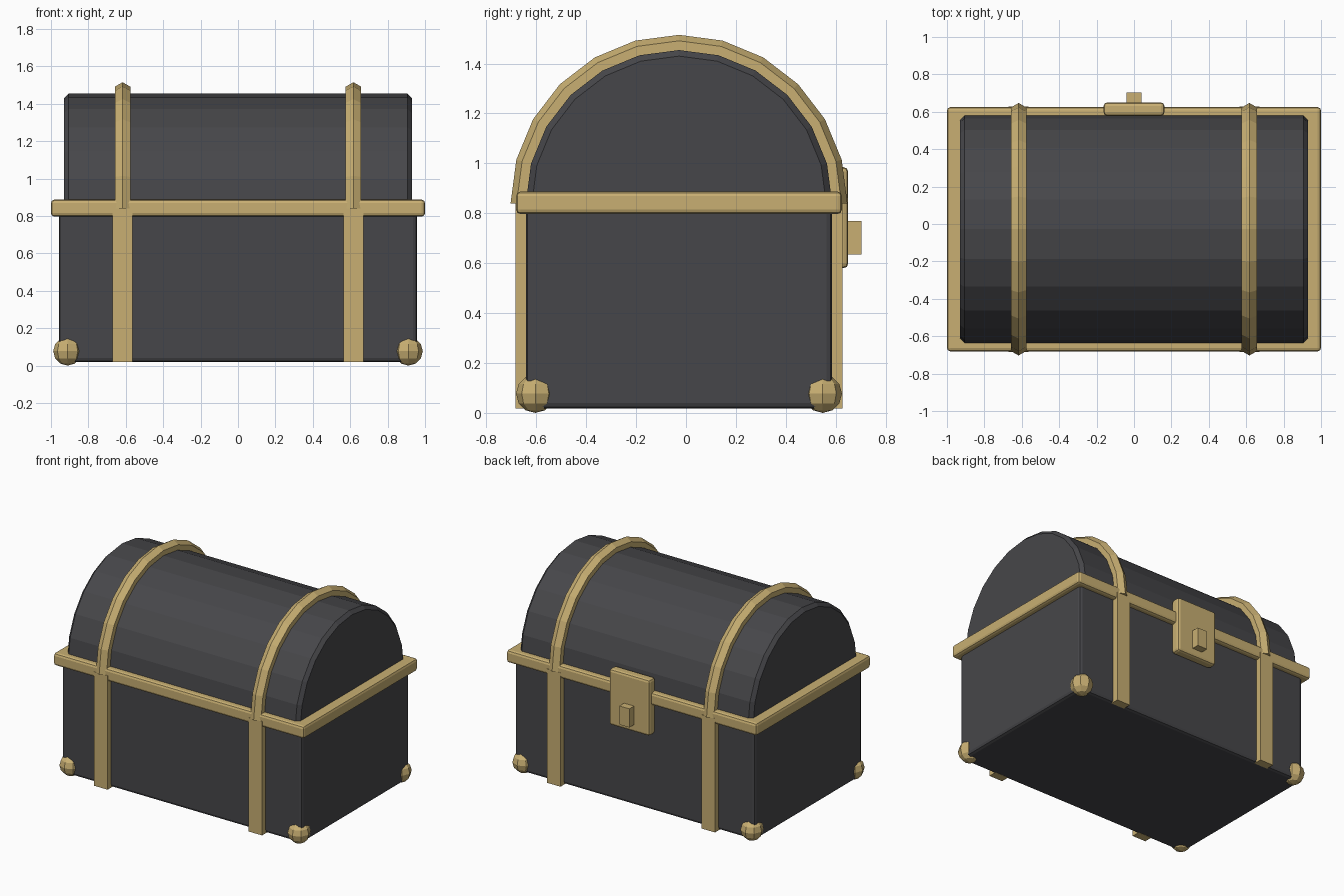
import bpy, bmesh, math
from mathutils import Vector, Matrix

if "Cube" in bpy.data.objects:
    bpy.data.objects.remove(bpy.data.objects["Cube"])

MID_Y = -0.028      # centre line of the chest, front to back
HINGE_Z = 0.84      # height where the lid meets the body
STRAP_X = 0.617
ARC_STEPS = 12


def material(name, rgb):
    mat = bpy.data.materials.new(name)
    mat.use_nodes = True
    mat.diffuse_color = (*rgb, 1)
    mat.node_tree.nodes["Principled BSDF"].inputs["Base Color"].default_value = (*rgb, 1)
    return mat


dark = material("charcoal", (0.062, 0.062, 0.068))
gold = material("pale_gold", (0.58, 0.43, 0.17))


def finish(name, bm, mat, bevel=0, segments=2):
    bmesh.ops.recalc_face_normals(bm, faces=bm.faces)
    mesh = bpy.data.meshes.new(name)
    bm.to_mesh(mesh)
    bm.free()
    mesh.materials.append(mat)
    obj = bpy.data.objects.new(name, mesh)
    bpy.context.scene.collection.objects.link(obj)
    if bevel:
        mod = obj.modifiers.new("edge_bevel", "BEVEL")
        mod.width = bevel
        mod.segments = segments
        mod.limit_method = "ANGLE"
        mod.angle_limit = math.radians(40)
    return obj


def box(name, low, high, mat, bevel=0, segments=2):
    low, high = Vector(low), Vector(high)
    bm = bmesh.new()
    bmesh.ops.create_cube(bm, size=1)
    bmesh.ops.scale(bm, vec=high - low, verts=bm.verts)
    bmesh.ops.translate(bm, vec=(low + high) / 2, verts=bm.verts)
    return finish(name, bm, mat, bevel, segments)


def arch(name, x, radius, thickness, mat):
    """Hexagonal bar swept over the lid in a half circle."""
    bm = bmesh.new()
    ring = []
    for i in range(6):
        a = i * math.tau / 6
        ring.append(bm.verts.new((x + thickness * math.sin(a),
                                  MID_Y - radius - thickness * math.cos(a), HINGE_Z)))
    start = bm.faces.new(ring)
    cap = bmesh.ops.duplicate(bm, geom=[start] + list(start.edges) + ring)["geom"]
    bmesh.ops.spin(bm, geom=[start], cent=(x, MID_Y, HINGE_Z), axis=(1, 0, 0),
                   angle=-math.pi, steps=ARC_STEPS, use_duplicate=False)
    bmesh.ops.remove_doubles(bm, verts=bm.verts, dist=0.0005)
    return finish(name, bm, mat)


# Body and rim
box("body", (-0.958, MID_Y - 0.614, 0.018), (0.958, MID_Y + 0.614, HINGE_Z), dark, 0.022)
box("rim", (-1, MID_Y - 0.653, 0.797), (1, MID_Y + 0.653, 0.887), gold, 0.018)

# Half-round lid
bm = bmesh.new()
profile = []
for i in range(ARC_STEPS + 1):
    a = math.pi * i / ARC_STEPS
    profile.append(bm.verts.new((-0.93, MID_Y - 0.614 * math.cos(a),
                                 HINGE_Z + 0.614 * math.sin(a))))
end = bm.faces.new(profile)
side = bmesh.ops.extrude_face_region(bm, geom=[end])["geom"]
bmesh.ops.translate(bm, vec=(1.86, 0, 0),
                    verts=[g for g in side if isinstance(g, bmesh.types.BMVert)])
finish("lid", bm, dark, 0.024, 1)

# Straps, lid bands and corner studs
for sx, side_name in ((1, "left"), (-1, "right")):
    x = sx * STRAP_X
    arch(side_name + "_lid_band", x, 0.627, 0.048, gold)
    for sy, end_name in ((-1, "front"), (1, "back")):
        ys = sorted((MID_Y + sy * 0.595, MID_Y + sy * 0.656))
        box(f"{end_name}_{side_name}_strap", (x - 0.054, ys[0], 0.018),
            (x + 0.054, ys[1], HINGE_Z), gold)
        bm = bmesh.new()
        bmesh.ops.create_uvsphere(
            bm, u_segments=8, v_segments=6, radius=0.077,
            matrix=Matrix.Translation((sx * 0.911, MID_Y + sy * 0.576, 0.077)))
        finish(f"{end_name}_{side_name}_corner_stud", bm, gold)

# Lock on the back
box("lock_plate", (-0.162, 0.578, 0.58), (0.162, 0.65, 0.985), gold, 0.018)
box("lock_latch", (-0.04, 0.62, 0.635), (0.04, 0.703, 0.77), gold)
